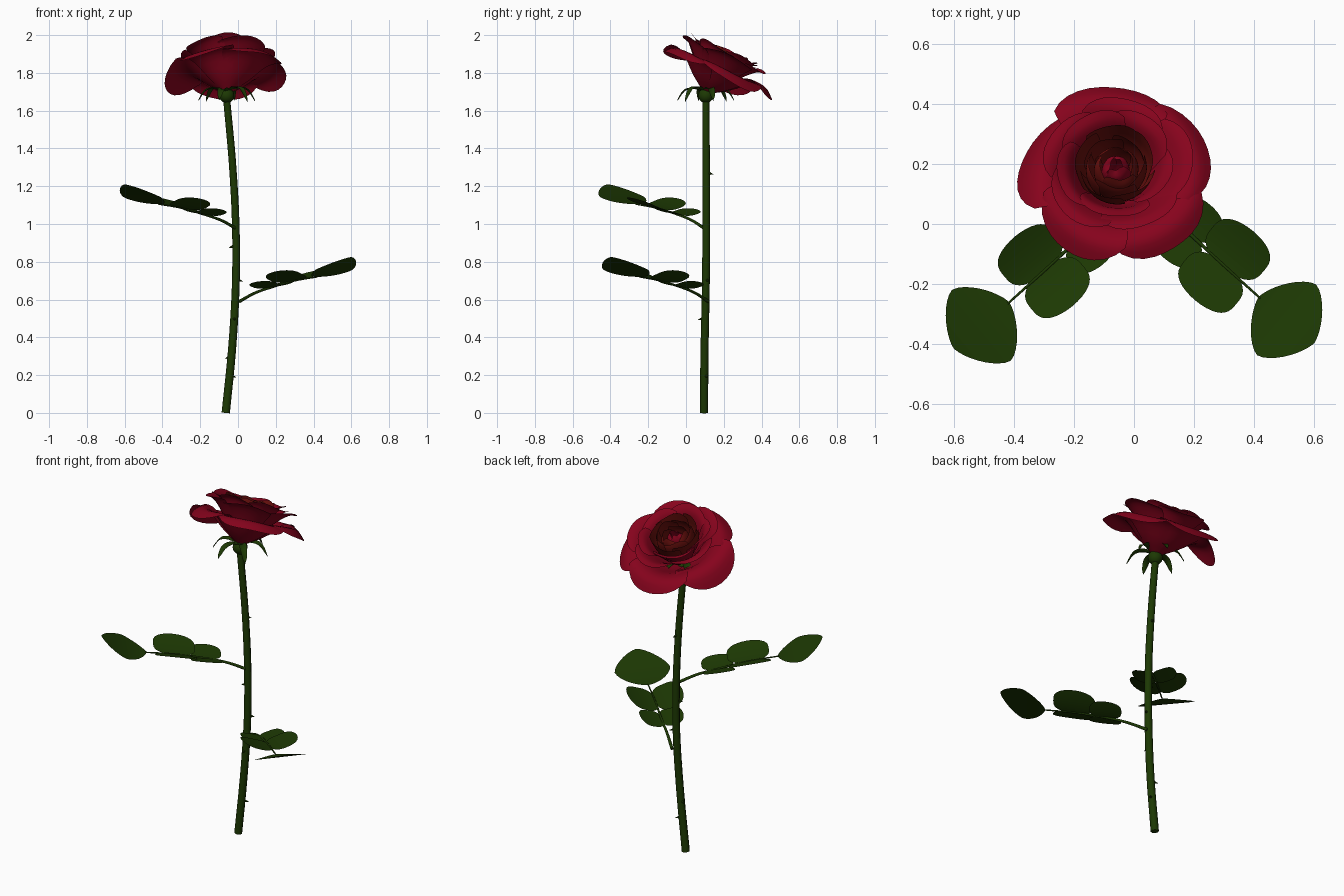
import bpy
import math
import random
from mathutils import Matrix, Vector

random.seed(4)
default = bpy.data.objects.get("Cube")
if default:
    bpy.data.objects.remove(default, do_unlink=True)


def material(name, rgb):
    mat = bpy.data.materials.new(name)
    mat.use_nodes = True
    color = (*rgb, 1)
    mat.diffuse_color = color
    shader = mat.node_tree.nodes["Principled BSDF"]
    shader.inputs["Base Color"].default_value = color
    shader.inputs["Roughness"].default_value = 0.7
    return mat


RED = material("petal red", (0.24, 0.001, 0.012))
DARK = material("deep inner red", (0.14, 0.005, 0.004))
GREEN = material("leaf green", (0.012, 0.04, 0.001))


def spline(points, t):
    """Smooth curve through evenly spaced points, t from 0 to 1."""
    pts = [Vector(p) for p in points]
    pts = [2 * pts[0] - pts[1]] + pts + [2 * pts[-1] - pts[-2]]
    spans = len(pts) - 3
    i = min(int(t * spans), spans - 1)
    f = t * spans - i
    a, b, c, d = pts[i:i + 4]
    return 0.5 * (2 * b + (c - a) * f + (2 * a - 5 * b + 4 * c - d) * f ** 2
                  + (3 * b - a - 3 * c + d) * f ** 3)


def sheet(name, shape, mat, nu=12, nv=12):
    """Curved surface from shape(u, v), u in -1..1 and v in 0..1."""
    verts = [shape(2 * i / nu - 1, j / nv) for j in range(nv + 1) for i in range(nu + 1)]
    row = nu + 1
    faces = [(j * row + i, j * row + i + 1, (j + 1) * row + i + 1, (j + 1) * row + i)
             for j in range(nv) for i in range(nu)]
    mesh = bpy.data.meshes.new(name)
    mesh.from_pydata(verts, [], faces)
    mesh.materials.append(mat)
    for poly in mesh.polygons:
        poly.use_smooth = True
    obj = bpy.data.objects.new(name, mesh)
    bpy.context.collection.objects.link(obj)


def tube(name, points, radius, mat, taper=1.0):
    """Round rod along a path."""
    curve = bpy.data.curves.new(name, "CURVE")
    curve.dimensions = "3D"
    curve.bevel_depth = radius
    curve.bevel_resolution = 2
    curve.use_fill_caps = True
    steps = 20
    line = curve.splines.new("POLY")
    line.points.add(steps)
    for k, p in enumerate(line.points):
        p.co = (*spline(points, k / steps), 1)
        p.radius = 1 + (taper - 1) * k / steps
    line.use_smooth = True
    curve.materials.append(mat)
    obj = bpy.data.objects.new(name, curve)
    bpy.context.collection.objects.link(obj)


# Stem
STEM = [(-0.065, 0.095, 0), (-0.032, 0.098, 0.33), (-0.012, 0.105, 0.67),
        (-0.012, 0.107, 1.0), (-0.03, 0.107, 1.33), (-0.06, 0.105, 1.66)]
tube("stem", STEM, 0.022, GREEN, 0.85)

# Thorns
for z, angle in ((0.2, 30), (0.3, 150), (0.5, -90), (0.7, 20), (0.88, 190), (1.27, 75)):
    out = Vector((math.cos(math.radians(angle)), math.sin(math.radians(angle)), -0.25))
    bpy.ops.mesh.primitive_cone_add(vertices=6, radius1=0.009, radius2=0, depth=0.028,
                                    location=spline(STEM, z / 1.66) + out * 0.028,
                                    rotation=out.to_track_quat("Z", "Y").to_euler())
    thorn = bpy.context.object
    thorn.name = "thorn"
    thorn.data.materials.append(GREEN)

# Flower base and sepals
bpy.ops.mesh.primitive_uv_sphere_add(segments=16, ring_count=10, radius=0.04,
                                     location=(-0.06, 0.105, 1.68))
hip = bpy.context.object
hip.name = "flower_base"
hip.data.materials.append(GREEN)
bpy.ops.object.shade_smooth()

for k in range(6):
    turn = Matrix.Rotation(math.radians(60 * k + 15), 4, "Z")
    drop = random.uniform(0.7, 1.2)

    def sepal(u, v):
        r, z = spline([(0.015, 0.02), (0.065, 0.04), (0.115, 0.025), (0.155, -0.045)], v)
        width = 0.028 * (1 - v) ** 0.6 * (0.6 + v)
        lift = 0.008 * u * u
        return Vector((-0.06, 0.105, 1.685)) + turn @ Vector((r, u * width, z * drop + lift))

    sheet("sepal", sepal, GREEN, 4, 10)

# Bloom: rings of overlapping petals around a leaning axis
BLOOM = Matrix.Translation((-0.06, 0.105, 1.695)) @ Matrix.Rotation(math.radians(-24), 4, "X")


def petal_ring(name, start, half_angle, profile, mat, tips, rounding=0.1, wave=0.01):
    """One petal for each (size, droop) pair in tips."""
    for k, (size, droop) in enumerate(tips):
        phi = math.radians(start + 360 * k / len(tips))
        phase = random.uniform(0, 6)

        def petal(u, v):
            t = v * (1 - rounding * abs(u) ** 3)
            r, z = spline(profile, t)
            r *= size * (1 + 0.05 * u)
            angle = phi + u * half_angle * (1 - 0.18 * v * v)
            z += wave * v ** 2 * math.sin(3 * u + phase) - droop * v ** 3 * (1 - 0.7 * u * u)
            return BLOOM @ Vector((r * math.cos(angle), r * math.sin(angle), z))

        sheet(name, petal, mat)


def even(count):
    return [(random.uniform(0.96, 1.04), 0) for k in range(count)]


petal_ring("outer_petal", 92, 0.86,
           [(0.015, 0), (0.105, 0.06), (0.2, 0.14), (0.27, 0.155), (0.325, 0.115)], RED,
           [(1.03, 0), (1.0, 0.06), (0.93, 0.01), (0.98, 0.01), (1.0, 0.01)], 0.2, 0.01)
petal_ring("second_petal", 80, 0.84,
           [(0.015, 0.01), (0.085, 0.08), (0.155, 0.165), (0.21, 0.215), (0.25, 0.225)],
           RED, even(5), 0.2)
petal_ring("third_petal", 50, 0.88,
           [(0.012, 0.02), (0.085, 0.1), (0.13, 0.18), (0.16, 0.23), (0.195, 0.25)],
           RED, even(5), 0.15)
petal_ring("inner_petal", 20, 0.9,
           [(0.01, 0.03), (0.08, 0.1), (0.115, 0.17), (0.125, 0.22), (0.13, 0.25)],
           DARK, even(5))
petal_ring("cup_petal", 50, 0.9,
           [(0.01, 0.04), (0.075, 0.1), (0.1, 0.17), (0.1, 0.22), (0.092, 0.245)],
           DARK, even(5))
petal_ring("core_petal", 10, 1.0,
           [(0.01, 0.05), (0.06, 0.11), (0.075, 0.17), (0.07, 0.21), (0.055, 0.235)],
           DARK, even(4))
petal_ring("heart_petal", 40, 1.3,
           [(0.01, 0.06), (0.04, 0.12), (0.048, 0.17), (0.04, 0.21), (0.018, 0.232)],
           RED, even(3))

# Compound leaves, the second mirrored and set lower
ALONG = Vector((-0.77, -0.64, 0))
ACROSS = Vector((-0.64, 0.77, 0))


def leaflet(name, place, base, heading, side, length, half_width, square, power, rise, tilt):
    """Rounded blade; higher square and lower power give fuller corners."""
    def blade(u, v):
        s = -math.cos(math.pi * v)
        t = (1 + s) / 2
        w = half_width * max(1 - abs(s) ** square, 0) ** power
        z = rise * t ** 1.5 + tilt * u * w
        return place(Vector(base) + heading * (length * t) + side * (u * w) + Vector((0, 0, z)))

    sheet(name, blade, GREEN, 8, 20)


for side_name, sign, shift in (("right", 1, Vector()), ("left", -1, Vector((0, 0.018, -0.385)))):
    def place(p):
        return Vector((sign * p.x, p.y, p.z)) + shift

    stalk = [(-0.008, 0.1, 0.975), (-0.09, 0.03, 1.02), (-0.178, -0.044, 1.05),
             (-0.3, -0.157, 1.085), (-0.42, -0.265, 1.105)]
    tube(side_name + "_leaf_stalk", [place(Vector(p)) for p in stalk], 0.009, GREEN, 0.4)
    leaflet(side_name + "_end_leaflet", place, (-0.415, -0.26, 1.105), ALONG, ACROSS,
            0.24, 0.153, 1.5, 0.7, 0.105, 0.0)
    for s in (1, -1):
        leaflet(side_name + "_middle_leaflet", place, Vector(stalk[3]) - ACROSS * s * 0.008,
                ACROSS * s, ALONG, 0.158, 0.112, 3.2, 0.5, 0.05, 0.15)
        leaflet(side_name + "_small_leaflet", place, Vector(stalk[2]) - ACROSS * s * 0.008,
                ACROSS * s, ALONG, 0.125, 0.085, 3.2, 0.5, 0.03, 0.12)
